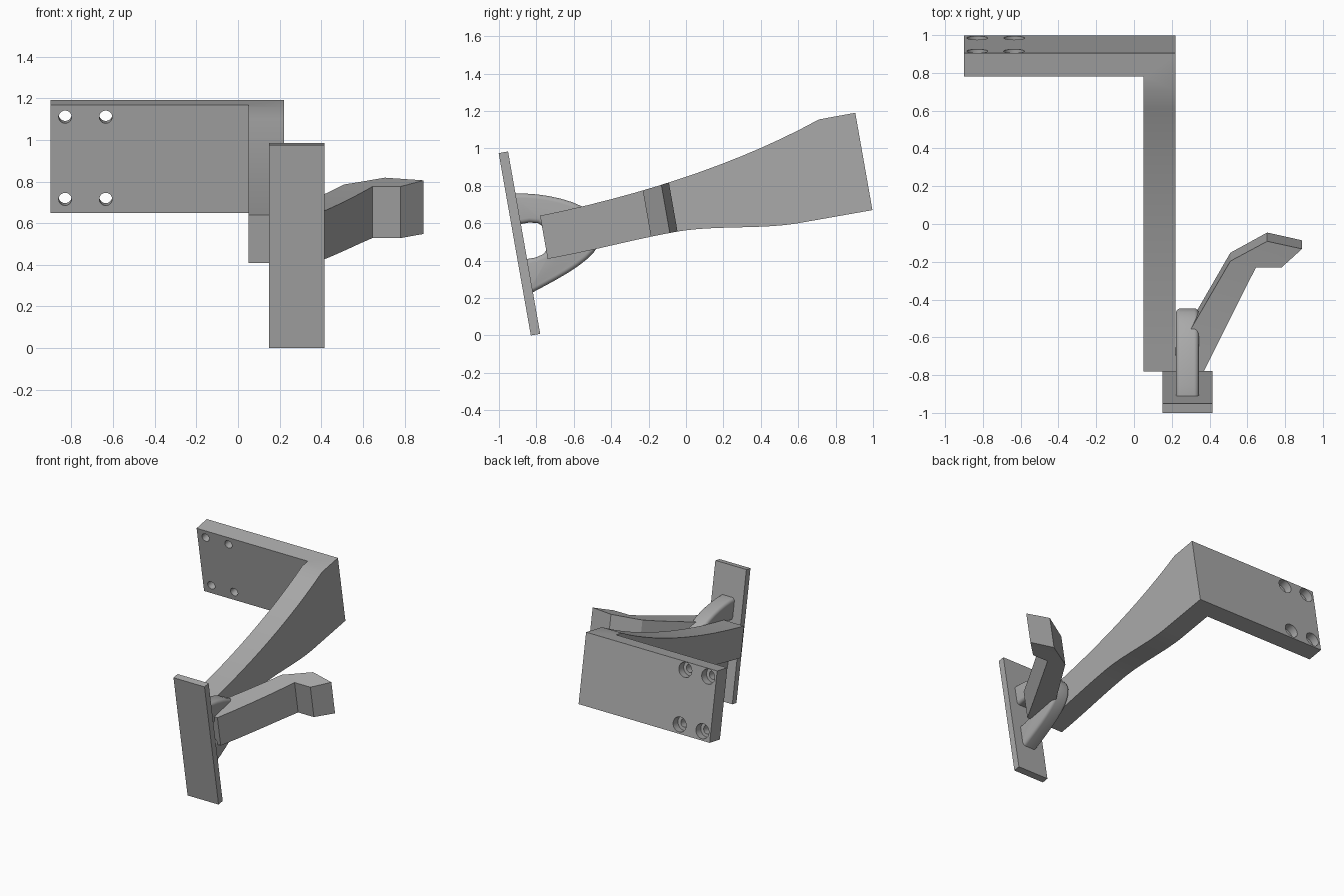
import bpy
import bmesh
from math import radians
from mathutils import Vector
from mathutils.geometry import interpolate_bezier

cube = bpy.data.objects.get("Cube")
if cube:
    bpy.data.objects.remove(cube, do_unlink=True)

TILT = radians(10)  # the whole bracket leans about x

grey = bpy.data.materials.new("plain grey")
grey.use_nodes = True
grey.diffuse_color = (0.4, 0.4, 0.4, 1)
grey.node_tree.nodes["Principled BSDF"].inputs["Base Color"].default_value = (0.4, 0.4, 0.4, 1)


def prism(name, outline, axis, low, high):
    """Extrude a 2D outline along x (outline is y, z) or z (outline is x, y)."""
    bm = bmesh.new()
    place = (lambda a, b: (low, a, b)) if axis == "x" else (lambda a, b: (a, b, low))
    face = bm.faces.new([bm.verts.new(place(a, b)) for a, b in outline])
    new = bmesh.ops.extrude_face_region(bm, geom=[face])["geom"]
    step = Vector((high - low, 0, 0)) if axis == "x" else Vector((0, 0, high - low))
    bmesh.ops.translate(bm, vec=step, verts=[v for v in new if isinstance(v, bmesh.types.BMVert)])
    bmesh.ops.recalc_face_normals(bm, faces=bm.faces)
    mesh = bpy.data.meshes.new(name)
    bm.to_mesh(mesh)
    bm.free()
    mesh.materials.append(grey)
    obj = bpy.data.objects.new(name, mesh)
    bpy.context.collection.objects.link(obj)
    obj.rotation_euler.x = TILT
    return obj


def select(obj):
    bpy.ops.object.select_all(action="DESELECT")
    obj.select_set(True)
    bpy.context.view_layer.objects.active = obj


def cut(obj, tool, operation):
    mod = obj.modifiers.new("cut", "BOOLEAN")
    mod.operation, mod.solver, mod.object = operation, "EXACT", tool
    bpy.context.view_layer.update()
    select(obj)
    bpy.ops.object.modifier_apply(modifier=mod.name)
    bpy.data.objects.remove(tool, do_unlink=True)


def curve(*points, steps=14):
    return [tuple(p)[:2] for p in interpolate_bezier(*[Vector((*p, 0)) for p in points], steps)]


# Arm, mounting plate and hook: one plan shape trimmed to a flared side profile
plan = [(.05, -.657), (.37, -.657), (.645, -.093), (.78, -.093), (.89, .01), (.705, .052),
        (.51, -.057), (.22, -.572), (.22, 1.098), (-.9, 1.098), (-.9, .971), (.05, .971)]
bracket = prism("arm_with_hook_and_mount", plan, "z", 0.2, 1.4)
profile = (curve((-.657, .766), (-.1, .78), (.45, .86), (.9, 1.014))
           + [(1.2, 1.016), (1.2, .487)]
           + curve((.695, .487), (.5, .487), (.25, .555), (.047, .555))
           + curve((.047, .555), (-.2, .555), (-.4, .532), (-.657, .532))[1:])
# overshoot the front end so that the plan alone sets it
profile = [(-.8, .764)] + profile + [(-.8, .531)]
cut(bracket, prism("side_trim", profile, "x", -1.2, 1.2), "INTERSECT")

# Four counterbored screw holes in the mounting plate
for x in (-.83, -.635):
    for z in (.555, .956):
        for radius, y, depth in ((.031, 1.03, .3), (.055, 1.138, .2)):
            bpy.ops.mesh.primitive_cylinder_add(vertices=32, radius=radius, depth=depth)
            hole = bpy.context.object
            hole.data.materials.append(grey)
            hole.data.transform(hole.matrix_world)
            for v in hole.data.vertices:
                v.co = (x + v.co.x, y - v.co.z, z + v.co.y)
            hole.rotation_euler.x = TILT
            cut(bracket, hole, "DIFFERENCE")

# Front plate
prism("front_plate", [(-.817, .144), (-.766, .144), (-.766, 1.134), (-.817, 1.134)], "x", .15, .415)

# Rounded loop that ties the plate to the arm
upper = [(-.8, .907)] + curve((-.766, .906), (-.62, .885), (-.35, .79), (-.34, .645), steps=10)
lower = curve((-.34, .645), (-.35, .5), (-.55, .44), (-.768, .369), steps=10)[1:] + [(-.8, .36)]
inner = [(-.8, .55)] + curve((-.72, .55), (-.6, .55), (-.6, .74), (-.72, .74), steps=8) + [(-.8, .74)]
loop = prism("brace_loop", upper + lower + inner, "x", .222, .343)
bevel = loop.modifiers.new("round", "BEVEL")
bevel.width, bevel.segments = .045, 5
bevel.limit_method, bevel.angle_limit = "ANGLE", radians(60)
select(loop)
bpy.ops.object.modifier_apply(modifier=bevel.name)

for obj in (bracket, loop):
    select(obj)
    bpy.ops.object.shade_smooth_by_angle(angle=radians(20 if obj is bracket else 40))
